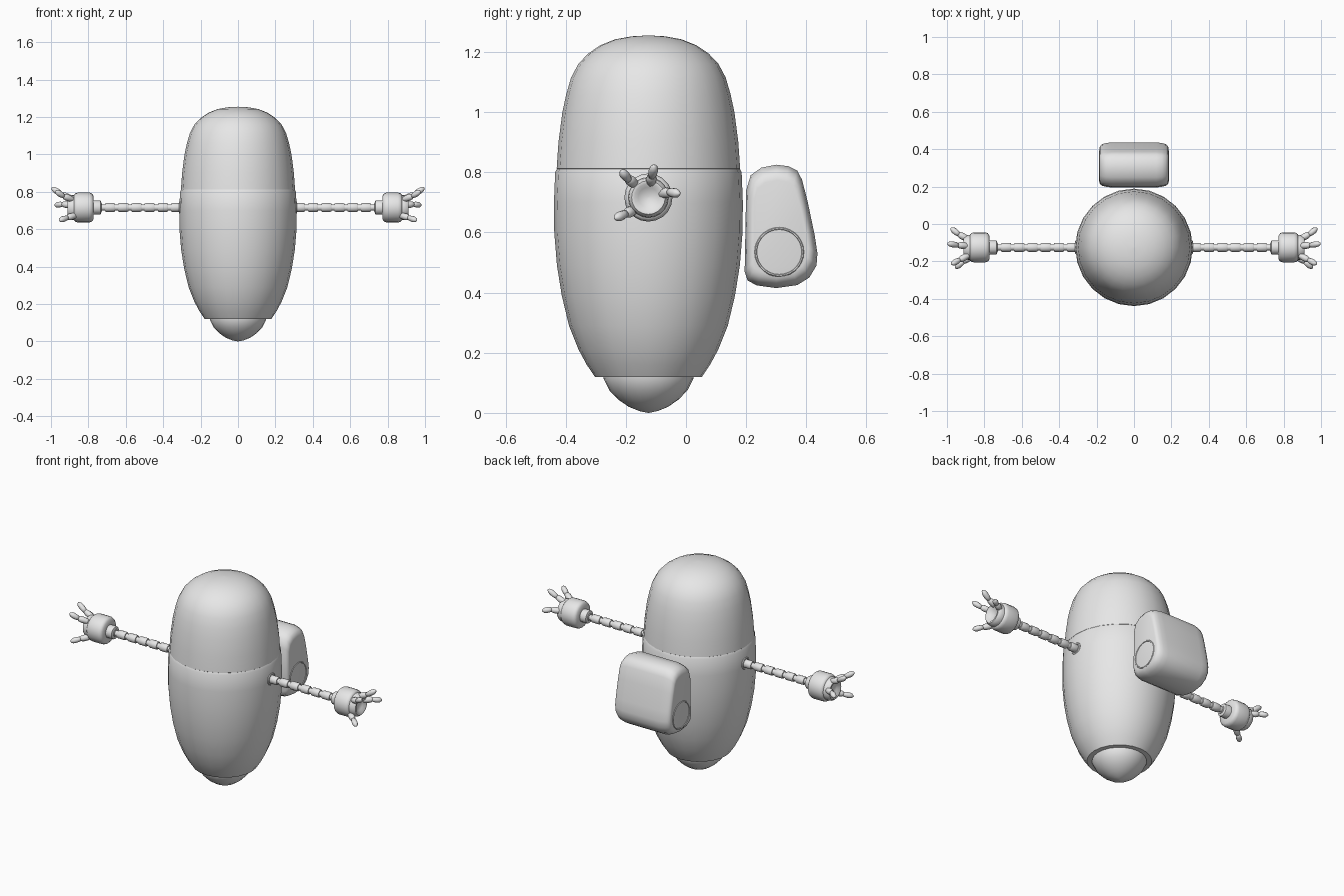
import bpy, bmesh, math
from mathutils import Vector

cube = bpy.data.objects.get("Cube")
if cube:
    bpy.data.objects.remove(cube, do_unlink=True)

grey = bpy.data.materials.new("plain grey")
grey.use_nodes = True
grey.diffuse_color = (0.8, 0.8, 0.8, 1)
grey.node_tree.nodes["Principled BSDF"].inputs["Base Color"].default_value = (0.8, 0.8, 0.8, 1)

CY = -0.125   # body axis
ARM_Z = 0.716


def finish(bm, name, angle=40):
    bmesh.ops.remove_doubles(bm, verts=bm.verts, dist=1e-5)
    bmesh.ops.recalc_face_normals(bm, faces=bm.faces)
    mesh = bpy.data.meshes.new(name)
    bm.to_mesh(mesh)
    bm.free()
    mesh.materials.append(grey)
    obj = bpy.data.objects.new(name, mesh)
    bpy.context.collection.objects.link(obj)
    bpy.ops.object.select_all(action="DESELECT")
    obj.select_set(True)
    bpy.context.view_layer.objects.active = obj
    bpy.ops.object.shade_smooth_by_angle(angle=math.radians(angle))
    return obj


def loft(bm, rings):
    """Skin a list of closed rings and cap both ends."""
    loops = [[bm.verts.new(p) for p in ring] for ring in rings]
    n = len(loops[0])
    for a, b in zip(loops, loops[1:]):
        for i in range(n):
            j = (i + 1) % n
            bm.faces.new((a[i], a[j], b[j], b[i]))
    bm.faces.new(loops[0])
    bm.faces.new(loops[-1])


def lathe(bm, origin, axis, profile, sides):
    """Revolve (radius, distance) pairs around an axis."""
    turn = Vector(axis).to_track_quat("Z", "Y")
    rings = []
    for r, d in profile:
        rings.append([Vector(origin) + turn @ Vector((r * math.cos(2 * math.pi * k / sides),
                                                      r * math.sin(2 * math.pi * k / sides), d))
                      for k in range(sides)])
    loft(bm, rings)


def turned(name, origin, axis, profile, sides=24, angle=40):
    bm = bmesh.new()
    lathe(bm, origin, axis, profile, sides)
    return finish(bm, name, angle)


# Body shells meeting at a shallow stepped seam
turned("lower_body", (0, CY, 0), (0, 0, 1),
       [(0.14, 0.13), (0.15, 0.12), (0.178, 0.12), (0.205, 0.16), (0.232, 0.21), (0.264, 0.29),
        (0.288, 0.39), (0.304, 0.49), (0.313, 0.6), (0.314, 0.7), (0.31, 0.8), (0.302, 0.815),
        (0.29, 0.815)])
turned("upper_body", (0, CY, 0), (0, 0, 1),
       [(0.29, 0.8), (0.305, 0.812), (0.299, 0.9), (0.286, 1.0), (0.273, 1.06), (0.257, 1.115),
        (0.233, 1.16), (0.2, 1.195), (0.16, 1.222), (0.11, 1.242), (0.055, 1.252), (0.001, 1.255)])
turned("bottom_dome", (0, CY, 0), (0, 0, 1),
       [(0.001, 0.0), (0.03, 0.006), (0.065, 0.02), (0.1, 0.044), (0.13, 0.075), (0.15, 0.115),
        (0.15, 0.14)])

# Backpack with rounded flanks
outline = [(0.195, 0.47), (0.205, 0.44), (0.235, 0.424), (0.3, 0.415), (0.37, 0.425),
           (0.41, 0.45), (0.434, 0.49), (0.437, 0.53), (0.428, 0.59), (0.405, 0.7),
           (0.386, 0.775), (0.37, 0.805), (0.34, 0.82), (0.3, 0.825), (0.25, 0.815),
           (0.215, 0.79), (0.2, 0.74)]
half = [(0.185, 0.76), (0.182, 0.84), (0.17, 0.92), (0.15, 0.965), (0.12, 1.0)]
bm = bmesh.new()
layers = [(-x, s) for x, s in half] + list(reversed(half))
loft(bm, [[(x, 0.31 + (y - 0.31) * s, 0.61 + (z - 0.61) * s) for y, z in outline]
          for x, s in layers])
finish(bm, "backpack", 50)

# Fingers: base, knuckle and tip as offsets from the wrist axis
fingers = {
    "index_finger": [(0.89, -0.045, 0.045), (0.935, -0.068, 0.062), (0.972, -0.088, 0.086)],
    "middle_finger": [(0.89, 0.008, 0.048), (0.945, 0.012, 0.072), (0.992, 0.02, 0.103)],
    "little_finger": [(0.89, 0.045, 0.012), (0.94, 0.072, 0.018), (0.975, 0.1, 0.013)],
    "thumb": [(0.87, -0.048, -0.042), (0.915, -0.078, -0.055), (0.952, -0.108, -0.068)],
}

for side, s in (("left", 1), ("right", -1)):
    axis = (s, 0, 0)
    centre = Vector((0, CY, ARM_Z))

    # Round port on the backpack flank
    turned(side + "_backpack_port", (0, 0.31, 0.535), axis,
           [(0.083, 0.15), (0.083, 0.184), (0.08, 0.188), (0.076, 0.188), (0.074, 0.184),
            (0.001, 0.184)], 28, 30)

    # Shoulder socket
    turned(side + "_socket", centre, axis,
           [(0.036, 0.29), (0.036, 0.311), (0.032, 0.315), (0.026, 0.315), (0.024, 0.3)], 16)

    # Segmented arm: thick links on a thin core
    profile = [(0.016, 0.28)]
    for k in range(7):
        a = 0.262 + 0.0705 * k + 0.0705 * 0.6
        b = a + 0.054
        profile += [(0.016, a), (0.021, a), (0.024, a + 0.006), (0.024, b - 0.006),
                    (0.021, b), (0.016, b)]
    profile += [(0.016, 0.8)]
    turned(side + "_arm", centre, axis, profile[1:], 14, 35)

    # Wrist collar, cuff and palm
    turned(side + "_wrist", centre, axis,
           [(0.024, 0.73), (0.036, 0.734), (0.038, 0.74), (0.038, 0.785)], 16)
    turned(side + "_cuff", centre, axis,
           [(0.04, 0.772), (0.066, 0.774), (0.076, 0.782), (0.08, 0.795), (0.08, 0.855),
            (0.077, 0.868), (0.07, 0.876), (0.06, 0.878)], 20)
    turned(side + "_palm", centre, axis,
           [(0.067, 0.86), (0.067, 0.885), (0.064, 0.902), (0.056, 0.912), (0.046, 0.912),
            (0.034, 0.898), (0.001, 0.894)], 20, 50)

    # Two rounded phalanges per finger
    for name, points in fingers.items():
        base, knuckle, tip = [centre + Vector((s * x, y, z)) for x, y, z in points]
        bm = bmesh.new()
        for a, b, r in ((base, knuckle, 0.018), (knuckle, tip, 0.016)):
            d = (b - a).length
            lathe(bm, a, b - a, [(0.001, -0.008), (r * 0.75, -0.004), (r * 0.95, d * 0.25),
                                 (r, d * 0.6), (r * 0.85, d * 0.85), (r * 0.45, d + 0.002),
                                 (0.001, d + 0.006)], 10)
        finish(bm, side + "_" + name, 60)
